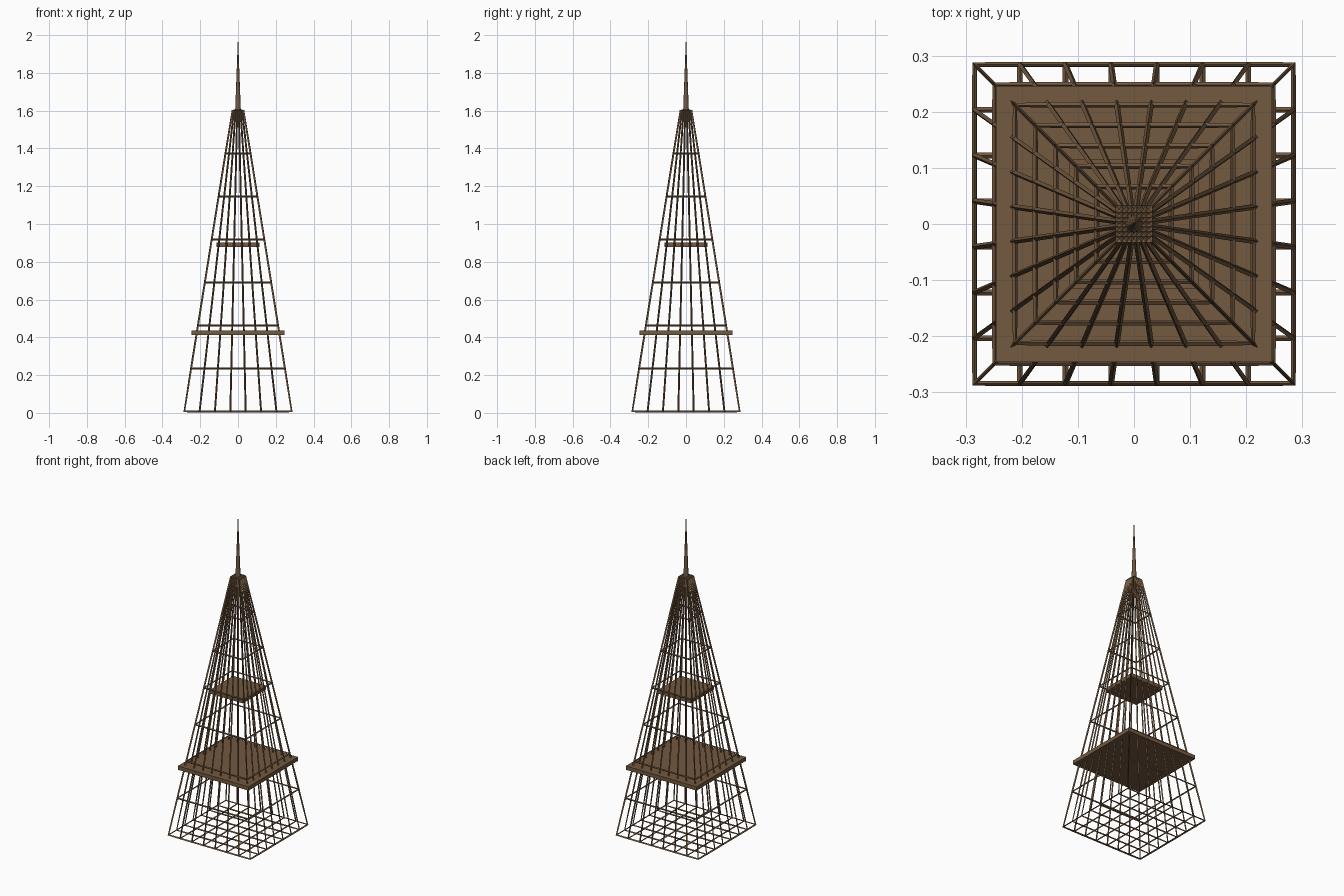
import bpy, bmesh

if "Cube" in bpy.data.objects:
    bpy.data.objects.remove(bpy.data.objects["Cube"])

mat = bpy.data.materials.new("brown")
mat.diffuse_color = (0.17, 0.10, 0.05, 1)
mat.use_nodes = True
mat.node_tree.nodes["Principled BSDF"].inputs["Base Color"].default_value = mat.diffuse_color


def finish(name, bm):
    me = bpy.data.meshes.new(name)
    bm.to_mesh(me)
    bm.free()
    me.materials.append(mat)
    ob = bpy.data.objects.new(name, me)
    bpy.context.collection.objects.link(ob)
    return ob


# Tapered lattice: gridded cube shaped to a frustum, then turned into bars
Z0, Z1, B0, B1 = 0.007, 1.6, 0.285, 0.03
bm = bmesh.new()
bmesh.ops.create_cube(bm, size=2)
bmesh.ops.subdivide_edges(bm, edges=bm.edges[:], cuts=6, use_grid_fill=True)
for v in bm.verts:
    t = (v.co.z + 1) / 2
    half = B0 + (B1 - B0) * t
    v.co = (v.co.x * half, v.co.y * half, Z0 + (Z1 - Z0) * t)
tower = finish("lattice_tower", bm)
wire = tower.modifiers.new("bars", 'WIREFRAME')
wire.thickness = 0.01
wire.offset = 0
wire.use_even_offset = True
wire.use_replace = True

# Two square platforms
for name, half, z in (("lower_platform", 0.246, 0.425), ("upper_platform", 0.115, 0.889)):
    bm = bmesh.new()
    bmesh.ops.create_cube(bm, size=1)
    bmesh.ops.scale(bm, vec=(2 * half, 2 * half, 0.024), verts=bm.verts)
    bmesh.ops.translate(bm, vec=(0, 0, z), verts=bm.verts)
    finish(name, bm)

# Pointed spire
bm = bmesh.new()
bmesh.ops.create_cone(bm, cap_ends=True, segments=16, radius1=0.015, radius2=0.0, depth=0.4)
bmesh.ops.translate(bm, vec=(0, 0, 1.8), verts=bm.verts)
finish("spire", bm)
